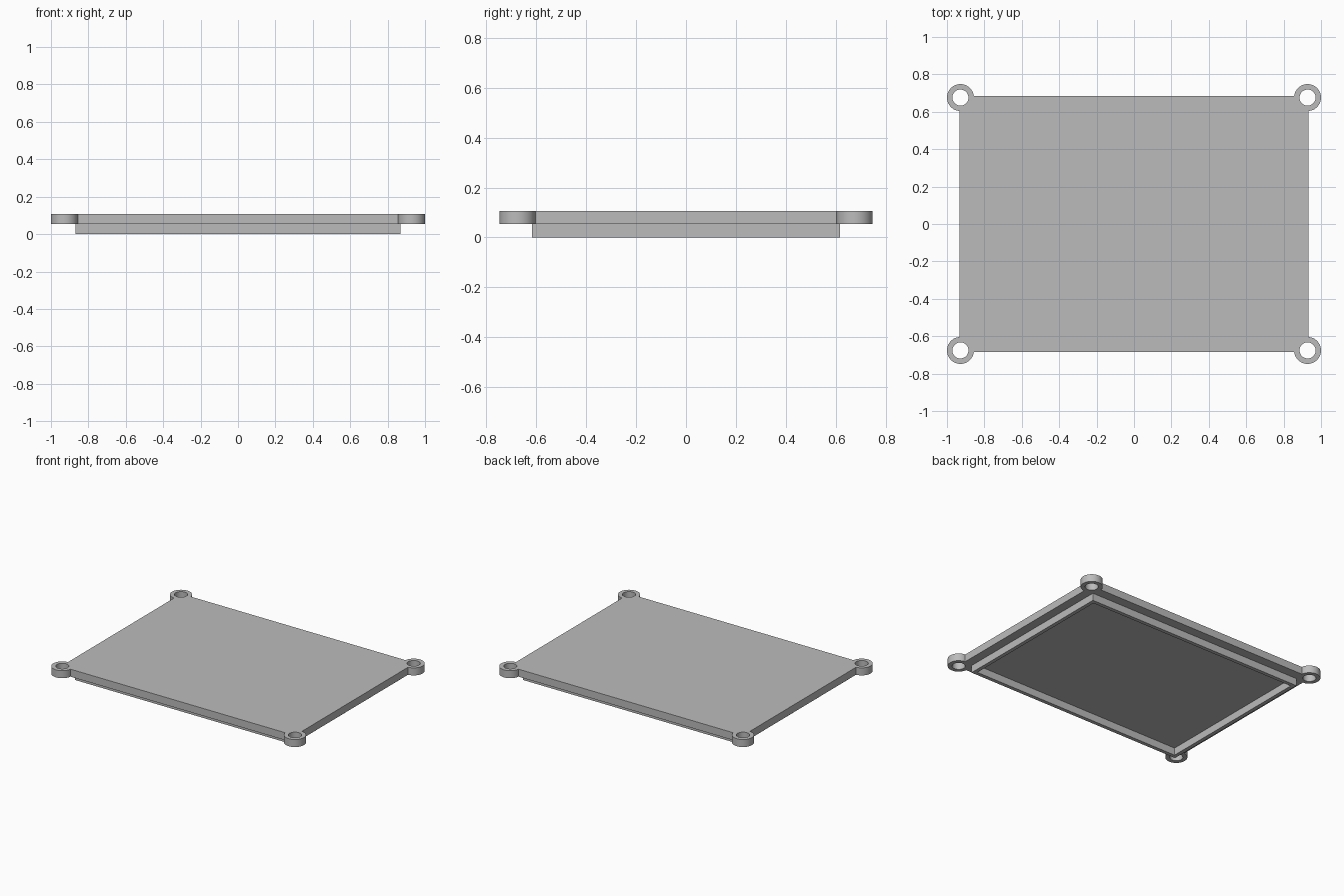
import bpy
import bmesh
from math import acos, asin, cos, sin, pi

if "Cube" in bpy.data.objects:
    bpy.data.objects.remove(bpy.data.objects["Cube"])

PLATE_X, PLATE_Y = 0.933, 0.685      # half sizes of the cover plate
EAR_X, EAR_Y = 0.928, 0.676          # screw ear centres
EAR_R, HOLE_R = 0.072, 0.043
RIM_X, RIM_Y, RIM_T = 0.868, 0.617, 0.027
STEP, TOP = 0.053, 0.107             # underside and top of the plate
CORNERS = [(1, 1), (-1, 1), (-1, -1), (1, -1)]

grey = bpy.data.materials.new("plain grey")
grey.use_nodes = True
colour = (0.5, 0.5, 0.5, 1)
grey.diffuse_color = colour
grey.node_tree.nodes["Principled BSDF"].inputs["Base Color"].default_value = colour


def arc(cx, cy, r, start, end, steps):
    angles = [start + (end - start) * i / steps for i in range(steps + 1)]
    return [(cx + r * cos(a), cy + r * sin(a)) for a in angles]


def rectangle(hx, hy):
    return [(sx * hx, sy * hy) for sx, sy in CORNERS]


def extruded(name, loops, z0, z1):
    """Fill flat loops (inner loops become openings) and extrude from z0 to z1."""
    curve = bpy.data.curves.new(name, 'CURVE')
    curve.dimensions = '2D'
    curve.fill_mode = 'BOTH'
    curve.extrude = (z1 - z0) / 2
    for loop in loops:
        spline = curve.splines.new('POLY')
        spline.points.add(len(loop) - 1)
        for point, (x, y) in zip(spline.points, loop):
            point.co = (x, y, 0, 1)
        spline.use_cyclic_u = True
    obj = bpy.data.objects.new(name, curve)
    bpy.context.collection.objects.link(obj)
    bpy.ops.object.select_all(action='DESELECT')
    obj.select_set(True)
    bpy.context.view_layer.objects.active = obj
    bpy.ops.object.convert(target='MESH')
    obj = bpy.context.view_layer.objects.active

    # Weld the caps to the walls
    bm = bmesh.new()
    bm.from_mesh(obj.data)
    bmesh.ops.remove_doubles(bm, verts=bm.verts, dist=0.0001)
    bmesh.ops.recalc_face_normals(bm, faces=bm.faces)
    bmesh.ops.translate(bm, verts=bm.verts, vec=(0, 0, (z0 + z1) / 2))
    bm.to_mesh(obj.data)
    bm.free()
    obj.data.materials.clear()
    obj.data.materials.append(grey)
    bpy.ops.object.shade_smooth_by_angle(angle=pi / 6)
    return obj


# Cover plate with a rounded, drilled screw ear on each corner
ear = arc(EAR_X, EAR_Y, EAR_R, -acos((PLATE_X - EAR_X) / EAR_R),
          pi - asin((PLATE_Y - EAR_Y) / EAR_R), 40)
outline, holes = [], []
for sx, sy in CORNERS:
    corner = [(sx * x, sy * y) for x, y in ear]
    outline += corner if sx * sy > 0 else corner[::-1]
    holes.append(arc(sx * EAR_X, sy * EAR_Y, HOLE_R, 0, 2 * pi, 40)[:-1])
extruded("cover_plate", [outline] + holes, STEP, TOP)

# Thin locating rim under the plate
extruded("locating_rim",
         [rectangle(RIM_X, RIM_Y), rectangle(RIM_X - RIM_T, RIM_Y - RIM_T)], 0, STEP)
